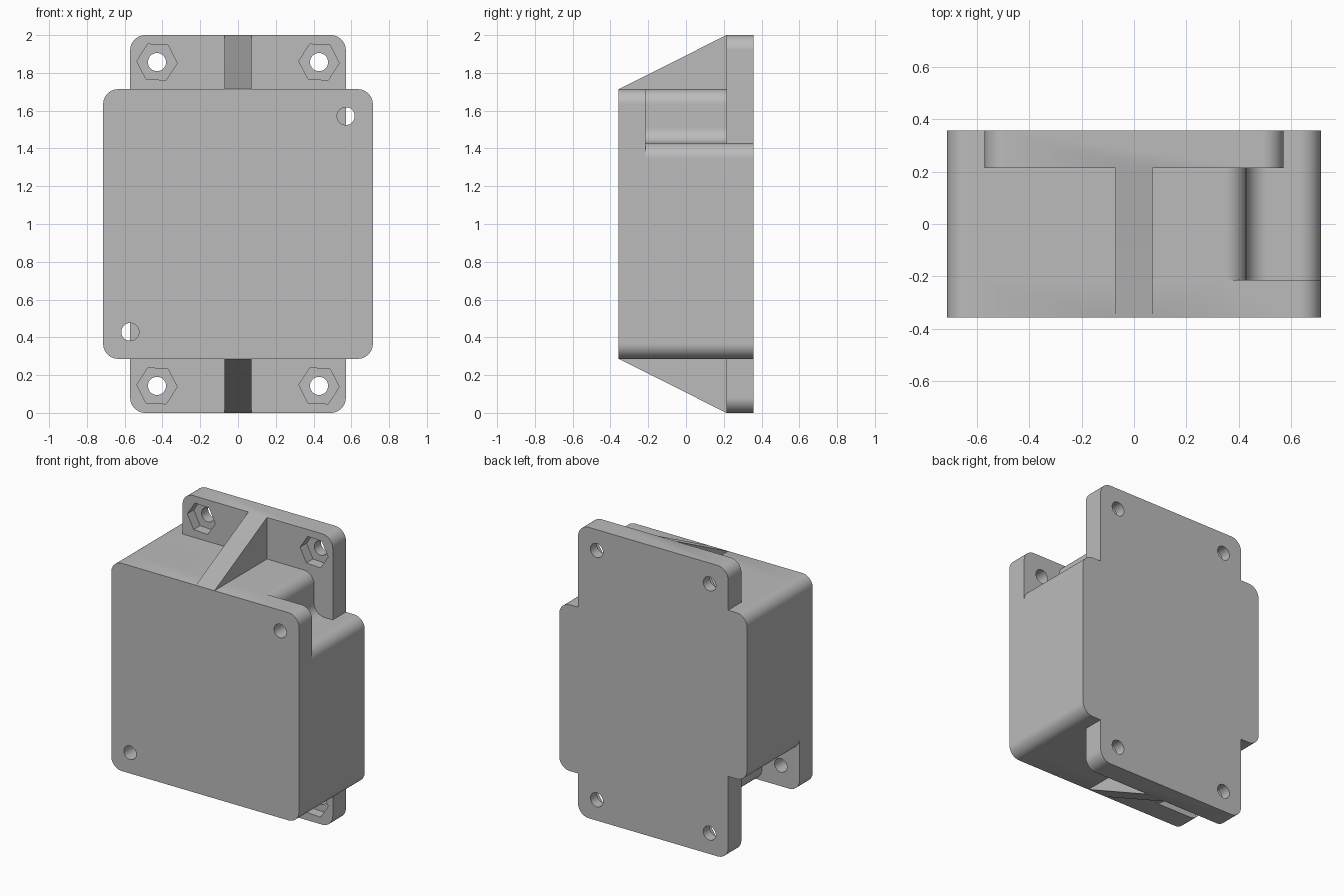
import bpy, bmesh, math
from mathutils import Vector

if "Cube" in bpy.data.objects:
    bpy.data.objects.remove(bpy.data.objects["Cube"], do_unlink=True)

FRONT, STEP, BACK = -0.357, 0.214, 0.357
R = 0.08          # corner fillet radius
MID = 1.0         # height of the centre

grey = bpy.data.materials.new("plain_grey")
grey.use_nodes = True
grey.diffuse_color = (0.5, 0.5, 0.5, 1)
grey.node_tree.nodes["Principled BSDF"].inputs["Base Color"].default_value = (0.5, 0.5, 0.5, 1)


def rounded(corners, r=R, steps=10):
    """Fillet every right-angled corner, convex or concave."""
    pts = [Vector(c) for c in corners]
    out = []
    for i, p in enumerate(pts):
        a = (pts[i - 1] - p).normalized()
        b = (pts[(i + 1) % len(pts)] - p).normalized()
        centre = p + r * (a + b)
        for k in range(steps + 1):
            t = math.pi / 2 * k / steps
            out.append(centre - r * (b * math.cos(t) + a * math.sin(t)))
    return out


def rectangle(w, h):
    return [(-w, -h), (w, -h), (w, h), (-w, h)]


def ngon(x, z, r, sides, turn=0.0):
    return [(x + r * math.cos(turn + math.tau * k / sides),
             z + r * math.sin(turn + math.tau * k / sides)) for k in range(sides)]


def prism(name, place, shift):
    """Extrude a list of 3D points along a vector."""
    bm = bmesh.new()
    face = bm.faces.new([bm.verts.new(p) for p in place])
    new = bmesh.ops.extrude_face_region(bm, geom=[face])["geom"]
    bmesh.ops.translate(bm, vec=shift, verts=[v for v in new if isinstance(v, bmesh.types.BMVert)])
    bmesh.ops.recalc_face_normals(bm, faces=bm.faces)
    mesh = bpy.data.meshes.new(name)
    bm.to_mesh(mesh)
    bm.free()
    mesh.materials.append(grey)
    obj = bpy.data.objects.new(name, mesh)
    bpy.context.collection.objects.link(obj)
    return obj


def slab(name, outline, y0, y1):
    return prism(name, [(x, y0, MID + z) for x, z in outline], (0, y1 - y0, 0))


def combine(target, other, operation):
    other.hide_render = True
    mod = target.modifiers.new(operation, "BOOLEAN")
    mod.operation, mod.solver, mod.object = operation, "EXACT", other
    bpy.context.view_layer.objects.active = target
    bpy.ops.object.modifier_apply(modifier=mod.name)
    bpy.data.objects.remove(other, do_unlink=True)


# Main body, with two opposite corners notched behind the front plate
W, N = 0.714, 0.429
notched = [(-W, W), (-W, -N), (-N, -N), (-N, -W), (W, -W), (W, N), (N, N), (N, W)]
housing = slab("housing", rounded(notched), -STEP, BACK)

# Front plate and mounting flange
combine(housing, slab("front_plate", rounded(rectangle(W, W)), FRONT, -STEP), "UNION")
combine(housing, slab("mounting_flange", rounded(rectangle(0.571, 1.0)), STEP, BACK), "UNION")

# Sloping ribs above and below
rib = [(FRONT + 0.001, W), (STEP, 1.0), (0.3, 0.95), (0.3, 0.6), (-0.3, 0.6)]
for s in (1, -1):
    pts = [(-0.071, y, MID + s * z) for y, z in rib]
    combine(housing, prism("rib", pts, (0.142, 0, 0)), "UNION")

# Bolt holes with hexagonal nut pockets in the flange
for x in (-N, N):
    for z in (-0.857, 0.857):
        combine(housing, slab("nut_pocket", ngon(x, z, 0.107, 6, math.radians(-3)), 0.1, 0.285), "DIFFERENCE")
        combine(housing, slab("bolt_hole", ngon(x, z, 0.048, 32), 0.25, 0.5), "DIFFERENCE")

# Screw holes through the front plate, in front of the notches
for s in (1, -1):
    combine(housing, slab("screw_hole", ngon(s * 0.571, s * 0.571, 0.047, 32), -0.5, -0.15), "DIFFERENCE")

# Smooth fillets, sharp edges, clean flat faces
bpy.ops.object.select_all(action="DESELECT")
housing.select_set(True)
bpy.context.view_layer.objects.active = housing
bpy.ops.object.shade_smooth_by_angle(angle=math.radians(30))
weighted = housing.modifiers.new("flat_faces", "WEIGHTED_NORMAL")
weighted.keep_sharp = True
